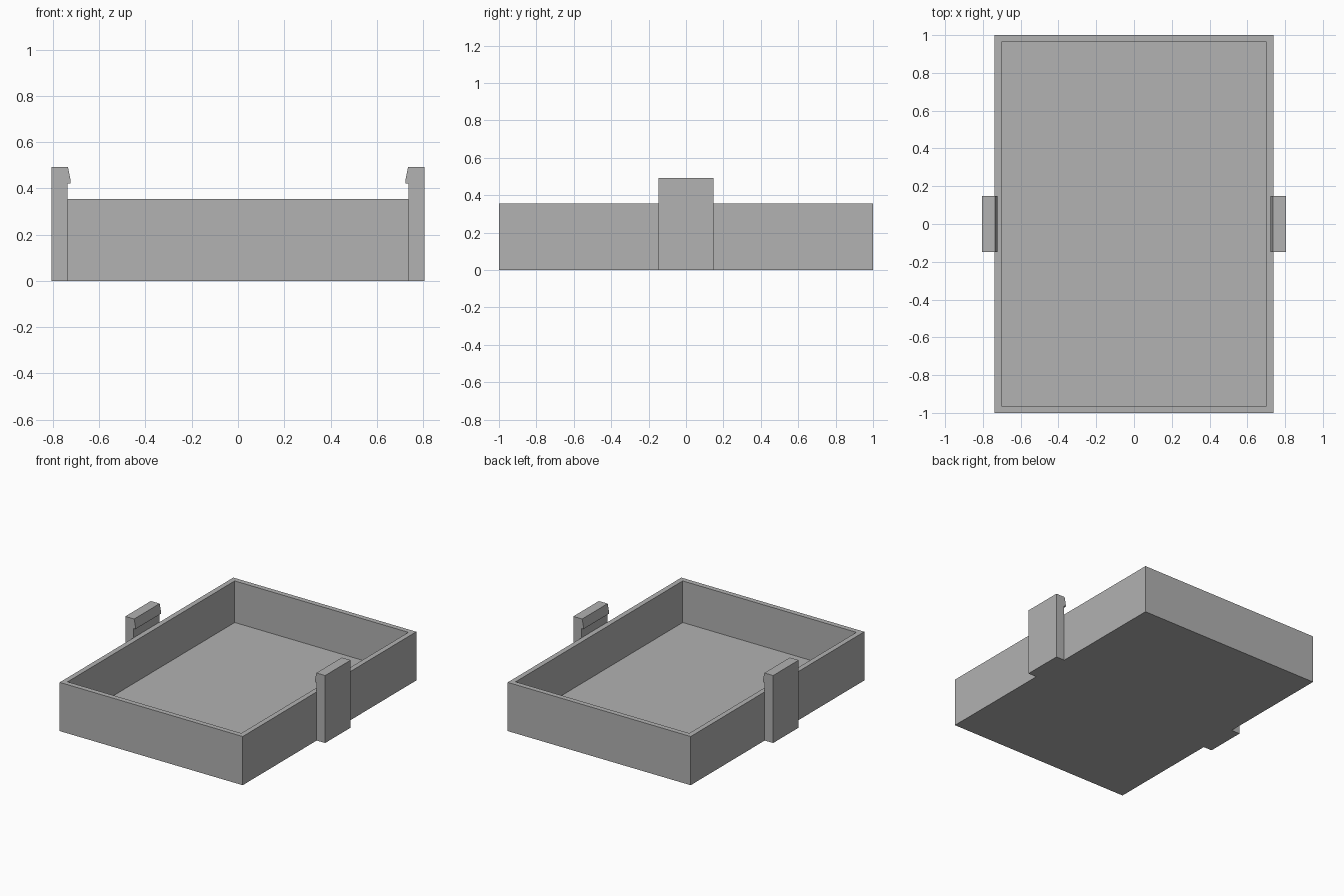
import bpy
import bmesh

old = bpy.data.objects.get("Cube")
if old:
    bpy.data.objects.remove(old, do_unlink=True)

HALF_X, HALF_Y, HEIGHT = 0.738, 1.0, 0.355
WALL, FLOOR = 0.053, 0.052
CLIP_HALF = 0.147

# Single plain grey plastic
grey = bpy.data.materials.new("grey plastic")
grey.use_nodes = True
colour = (0.445, 0.445, 0.445, 1)
grey.diffuse_color = colour
grey.node_tree.nodes["Principled BSDF"].inputs["Base Color"].default_value = colour


def add_object(name, bm):
    bmesh.ops.recalc_face_normals(bm, faces=bm.faces)
    mesh = bpy.data.meshes.new(name)
    bm.to_mesh(mesh)
    bm.free()
    mesh.materials.append(grey)
    obj = bpy.data.objects.new(name, mesh)
    bpy.context.collection.objects.link(obj)
    return obj


# Open tray: a box whose top is inset to form the rim, then sunk to the floor
bm = bmesh.new()
bmesh.ops.create_cube(bm, size=1)
for v in bm.verts:
    v.co.x *= 2 * HALF_X
    v.co.y *= 2 * HALF_Y
    v.co.z = (v.co.z + 0.5) * HEIGHT
top = max(bm.faces, key=lambda f: f.calc_center_median().z)
bmesh.ops.inset_region(bm, faces=[top], thickness=WALL)
inner = bmesh.ops.extrude_discrete_faces(bm, faces=[top])["faces"][0]
for v in inner.verts:
    v.co.z = FLOOR
add_object("tray", bm)

# Snap clips: hooked side profile extruded along y, one on each side
CLIP_PROFILE = [(HALF_X, 0), (0.806, 0), (0.806, 0.492), (0.735, 0.492),
                (0.723, 0.432), (0.723, 0.422), (HALF_X, 0.422)]


def add_clip(name, side):
    bm = bmesh.new()
    face = bm.faces.new([bm.verts.new((side * x, -CLIP_HALF, z))
                         for x, z in CLIP_PROFILE])
    swept = bmesh.ops.extrude_face_region(bm, geom=[face])["geom"]
    bmesh.ops.translate(bm, vec=(0, 2 * CLIP_HALF, 0),
                        verts=[g for g in swept if isinstance(g, bmesh.types.BMVert)])
    add_object(name, bm)


add_clip("left_clip", 1)
add_clip("right_clip", -1)
